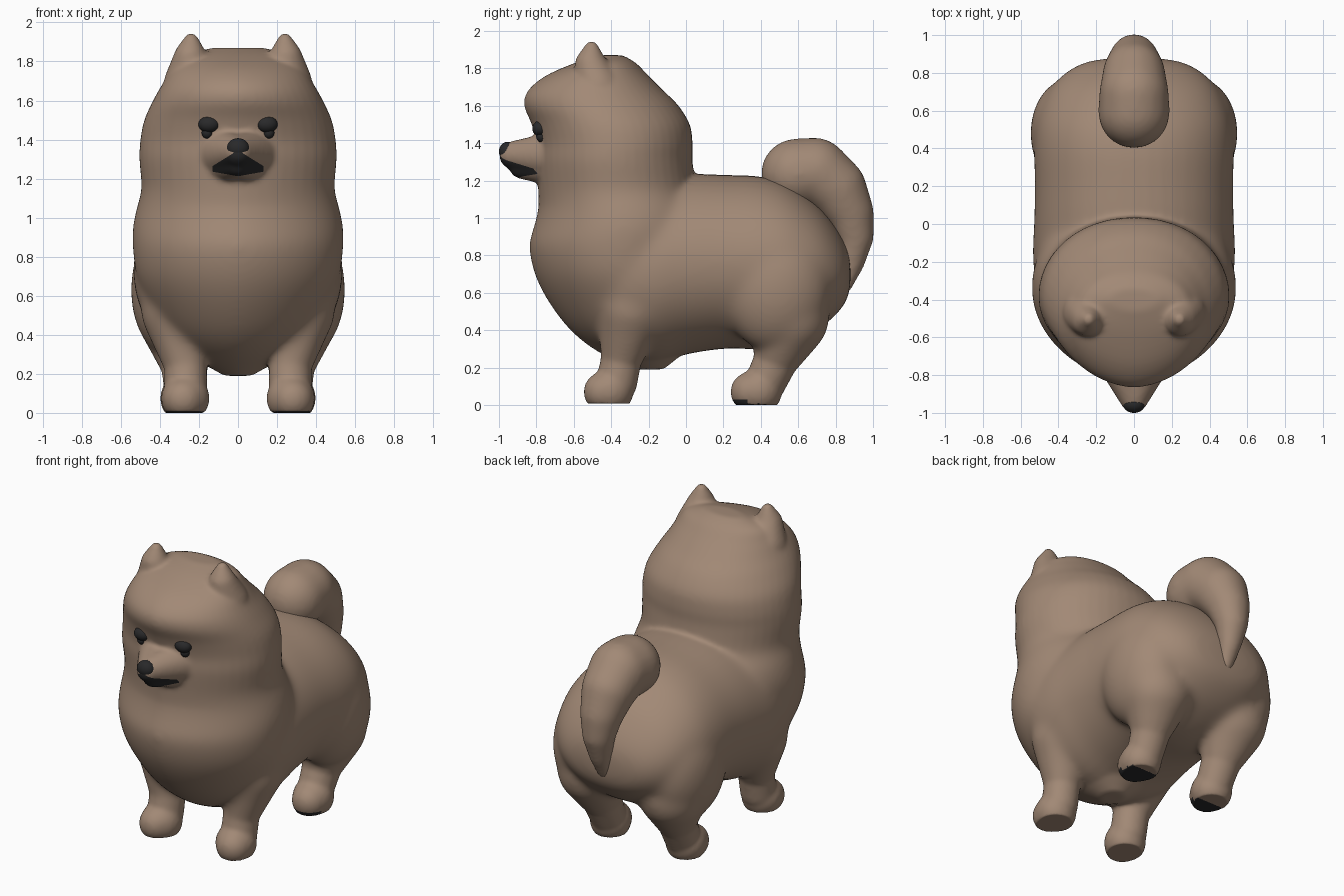
import bpy, bmesh, math
from mathutils import Vector, Matrix

if "Cube" in bpy.data.objects:
    bpy.data.objects.remove(bpy.data.objects["Cube"])


def material(name, rgb):
    m = bpy.data.materials.new(name)
    m.diffuse_color = (*rgb, 1)
    m.use_nodes = True
    m.node_tree.nodes["Principled BSDF"].inputs["Base Color"].default_value = m.diffuse_color
    return m


FUR = material("brown fur", (0.36, 0.25, 0.18))
DARK = material("near black", (0.022, 0.022, 0.023))


def catmull(rows, n=4):
    """Smoothly resample a short list of section tuples."""
    out = []
    for i in range(len(rows) - 1):
        p = [rows[max(0, min(len(rows) - 1, i + k))] for k in (-1, 0, 1, 2)]
        for s in range(n):
            t = s / n
            out.append([0.5 * (2 * b + (c - a) * t + (2 * a - 5 * b + 4 * c - d) * t * t
                               + (3 * b - a - 3 * c + d) * t ** 3) for a, b, c, d in zip(*p)])
    return out + [list(rows[-1])]


def loft(bm, rows, axis, low_power=2.0, high_power=2.0, n=48):
    """Rows are (station, low, high, half width); stations run along z or y."""
    rings = []
    for s, lo, hi, w in catmull(rows):
        ring = []
        for k in range(n):
            a = 2 * math.pi * k / n
            c, d = math.cos(a), math.sin(a)
            x = w * math.copysign(abs(c) ** (2 / (low_power if d < 0 else high_power)), c)
            v = (lo + hi) / 2 + (hi - lo) / 2 * d
            ring.append(bm.verts.new((x, v, s) if axis == 'z' else (x, s, v)))
        rings.append(ring)
    for a, b in zip(rings, rings[1:]):
        for k in range(n):
            bm.faces.new((a[k], a[(k + 1) % n], b[(k + 1) % n], b[k]))
    bm.faces.new(rings[0])
    bm.faces.new(rings[-1])


def ball(bm, centre, radii):
    bmesh.ops.create_uvsphere(bm, u_segments=32, v_segments=20, radius=1,
                              matrix=Matrix.Translation(centre) @ Matrix.Diagonal((*radii, 1)))


def limb(bm, balls, sides=(1,)):
    """Tapered limb: hulls joining neighbouring spheres (x, y, z, r)."""
    for side in sides:
        for pair in zip(balls, balls[1:]):
            part = bmesh.new()
            for x, y, z, r in pair:
                bmesh.ops.create_icosphere(part, subdivisions=3, radius=r,
                                           matrix=Matrix.Translation((x * side, y, z)))
            hull = bmesh.ops.convex_hull(part, input=part.verts)
            junk = {g for g in hull["geom_interior"] if isinstance(g, bmesh.types.BMVert)}
            bmesh.ops.delete(part, geom=list(junk), context='VERTS')
            tmp = bpy.data.meshes.new("tmp")
            part.to_mesh(tmp)
            part.free()
            bm.from_mesh(tmp)
            bpy.data.meshes.remove(tmp)


def bake(ob):
    dg = bpy.context.evaluated_depsgraph_get()
    ob.data = bpy.data.meshes.new_from_object(ob.evaluated_get(dg))
    ob.modifiers.clear()


def finish(name, bm, mats, voxel=None, smooth=8, soft_rule=None):
    bmesh.ops.recalc_face_normals(bm, faces=bm.faces)
    me = bpy.data.meshes.new(name)
    bm.to_mesh(me)
    bm.free()
    ob = bpy.data.objects.new(name, me)
    bpy.context.collection.objects.link(ob)
    if voxel:
        # fuse the overlapping volumes into one soft skin
        r = ob.modifiers.new("fuse", 'REMESH')
        r.mode, r.voxel_size = 'VOXEL', voxel
        s = ob.modifiers.new("soften", 'SMOOTH')
        s.factor, s.iterations = 0.5, smooth
        bake(ob)
    if soft_rule:
        # extra softening of the large fur masses only
        vg = ob.vertex_groups.new(name="soft")
        for v in ob.data.vertices:
            vg.add([v.index], soft_rule(v.co), 'REPLACE')
        s = ob.modifiers.new("soften", 'SMOOTH')
        s.factor, s.iterations, s.vertex_group = 0.5, 70, "soft"
        bake(ob)
    ob.data.materials.clear()
    for m in mats:
        ob.data.materials.append(m)
    ob.data.polygons.foreach_set("use_smooth", [True] * len(ob.data.polygons))
    return ob


def soft_fur(co):
    low = min(1, max(0, (co.z - .24) / .15))
    high = min(1, max(0, (1.2 - co.z) / .12))
    face = min(1, max(0, (co.y + .8) / .25)) if co.z > 1.05 else 1
    return low * high * face


both = (1, -1)
bm = bmesh.new()
# head, ruff and chest, slightly pointed toward the front
loft(bm, [(.19, -.28, -.12, .07), (.29, -.48, 0, .24), (.4, -.62, .1, .37), (.55, -.735, .15, .46),
          (.7, -.81, .15, .52), (.85, -.84, .15, .54), (.95, -.815, .15, .54), (1.05, -.79, .12, .52),
          (1.15, -.79, .06, .495), (1.3, -.80, .035, .505), (1.4, -.80, .035, .50),
          (1.5, -.825, .02, .48), (1.6, -.865, -.04, .435), (1.68, -.845, -.12, .39),
          (1.76, -.75, -.2, .34), (1.83, -.59, -.27, .27), (1.87, -.46, -.34, .13)], 'z', 1.75, 2.1)
# trunk
loft(bm, [(-.6, .45, 1.0, .3), (-.4, .27, 1.15, .49), (-.2, .22, 1.22, .535), (0, .27, 1.235, .53),
          (.2, .3, 1.23, .525), (.4, .3, 1.22, .53), (.55, .33, 1.175, .515), (.7, .4, 1.07, .455),
          (.8, .48, .95, .365), (.86, .56, .84, .25), (.88, .64, .76, .1)], 'y', 2.2, 2.1)
# haunches
for s in both:
    ball(bm, (s * .335, .48, .63), (.215, .295, .35))
# front legs and paws
limb(bm, [(.31, -.29, .52, .19), (.268, -.345, .25, .11), (.267, -.37, .12, .11)], both)
limb(bm, [(.27, -.405, .075, .125), (.28, -.44, .07, .108)], both)
# back legs and paws
limb(bm, [(.29, .555, .47, .215), (.275, .485, .25, .12), (.27, .425, .12, .11)], both)
limb(bm, [(.275, .39, .075, .125), (.28, .345, .07, .108)], both)
# muzzle with cheeks, chin and ears
limb(bm, [(.07, -.71, 1.33, .13), (0, -.925, 1.335, .075)], both)
limb(bm, [(.06, -.71, 1.29, .12), (0, -.885, 1.27, .06)], both)
limb(bm, [(.25, -.47, 1.69, .13), (.245, -.51, 1.82, .085), (.24, -.505, 1.91, .037)], both)
body = finish("dog_body", bm, [FUR, DARK], 0.0125, 10, soft_fur)
for v in body.data.vertices:
    v.co.z = max(v.co.z, 0.008 if v.co.y < 0 else 0.0)


# crisp cuts around the mouth and rear paw pads
def cut(bm, point, normal, region):
    faces = [f for f in bm.faces if region(f.calc_center_median())]
    geom = faces + list({e for f in faces for e in f.edges}) + list({v for f in faces for v in f.verts})
    bmesh.ops.bisect_plane(bm, geom=geom, dist=1e-5, plane_co=point, plane_no=normal)


def muzzle(c):
    return c.y < -.76 and abs(c.x) < .18 and 1.18 < c.z < 1.37


def rear_paw(c):
    return c.z < .08 and c.y > .1


bm = bmesh.new()
bm.from_mesh(body.data)
for s in both:
    cut(bm, (0, 0, 1.345), (s * .62, 0, 1), muzzle)
    cut(bm, (0, 0, 1.212), (s * -.18, 0, 1), muzzle)
    cut(bm, (s * .13, 0, 0), (1, 0, 0), muzzle)
cut(bm, (0, .33, 0), (0, 1, 0), rear_paw)
cut(bm, (0, 0, .03), (0, 0, 1), rear_paw)
for f in bm.faces:
    c = f.calc_center_median()
    x = abs(c.x)
    mouth = muzzle(c) and x < .13 and 1.212 + .18 * x < c.z < 1.345 - .62 * x
    pad = rear_paw(c) and ((c.z < .03 and c.y < .33) or (c.z < .006 and c.y < (.43 if c.x > 0 else .38)))
    f.material_index = int(mouth or pad)
bm.to_mesh(body.data)
bm.free()

# curled tail
bm = bmesh.new()
limb(bm, [(0, .59, 1.235, .19), (0, .69, 1.245, .185), (0, .80, 1.16, .165), (0, .875, 1.03, .13),
          (0, .905, .90, .1), (0, .885, .76, .07), (0, .84, .63, .045)])
finish("tail", bm, [FUR], 0.0125, 25)

# nose
bm = bmesh.new()
ball(bm, (0, -.955, 1.355), (.058, .045, .052))
finish("nose", bm, [DARK])

# eyes with the small dark tear mark under each
for s, side in ((1, "left"), (-1, "right")):
    bm = bmesh.new()
    ball(bm, (s * .148, -.78, 1.478), (.055, .042, .042))
    ball(bm, (s * .158, -.775, 1.435), (.028, .026, .03))
    finish(side + "_eye", bm, [DARK])
